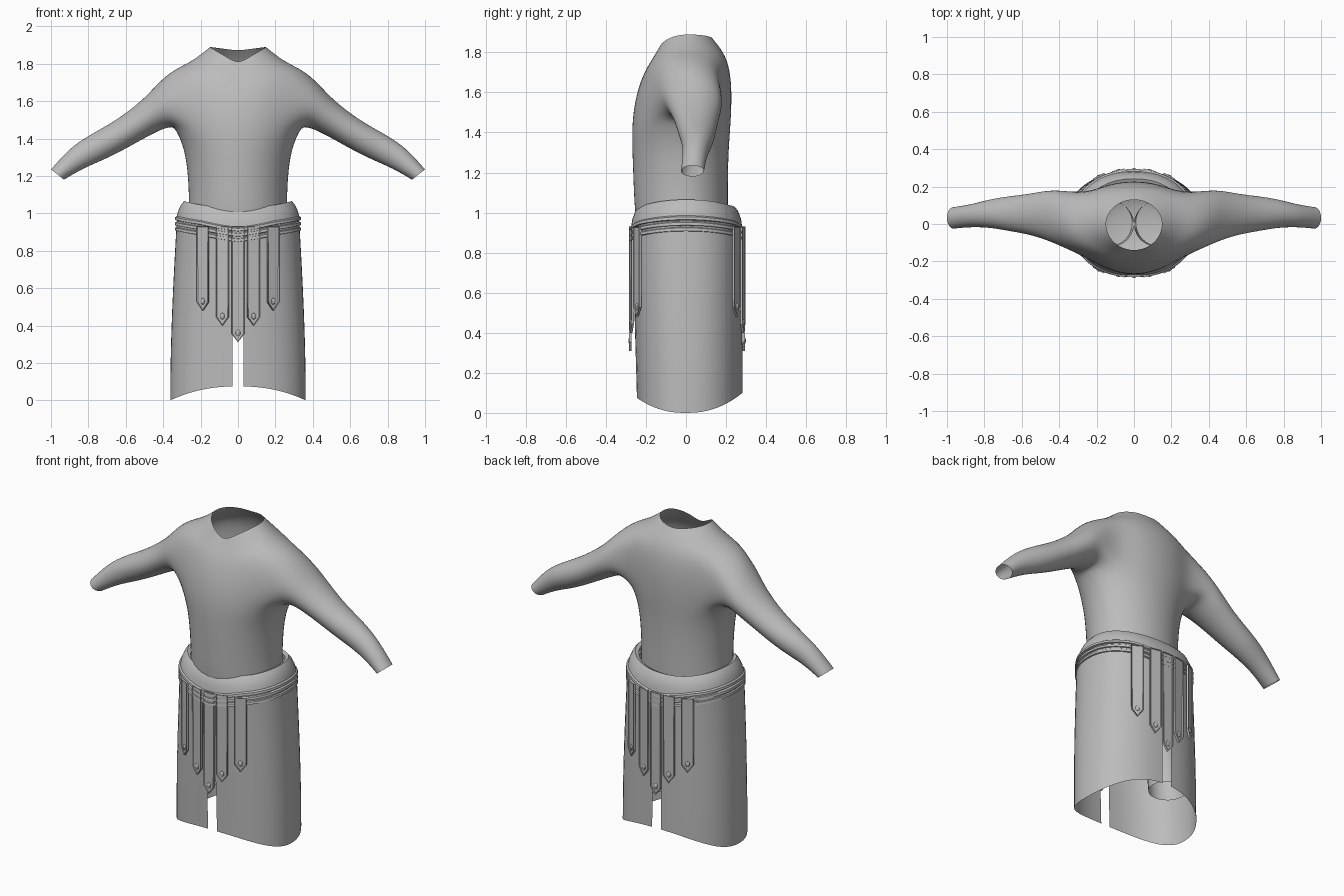
import bpy, bmesh, math
from mathutils import Vector, Matrix

cube = bpy.data.objects.get("Cube")
if cube:
    bpy.data.objects.remove(cube, do_unlink=True)

grey = bpy.data.materials.new("grey_cloth")
grey.use_nodes = True
grey.diffuse_color = (0.5, 0.5, 0.5, 1)
bsdf = grey.node_tree.nodes["Principled BSDF"]
bsdf.inputs["Base Color"].default_value = (0.5, 0.5, 0.5, 1)
bsdf.inputs["Roughness"].default_value = 0.8


def finish(bm, name, smooth_angle=40, subsurf=0, mirror=False):
    bmesh.ops.recalc_face_normals(bm, faces=bm.faces[:])
    mesh = bpy.data.meshes.new(name)
    bm.to_mesh(mesh)
    bm.free()
    ob = bpy.data.objects.new(name, mesh)
    bpy.context.collection.objects.link(ob)
    mesh.materials.append(grey)
    bpy.ops.object.select_all(action="DESELECT")
    ob.select_set(True)
    bpy.context.view_layer.objects.active = ob
    bpy.ops.object.shade_smooth_by_angle(angle=math.radians(smooth_angle))
    if mirror:
        mod = ob.modifiers.new("mirror", "MIRROR")
        mod.merge_threshold = 0.0005
    if subsurf:
        mod = ob.modifiers.new("subsurf", "SUBSURF")
        mod.levels = mod.render_levels = subsurf
    return ob


def bridge(bm, a, b, closed=True):
    n = len(a)
    for i in range(n if closed else n - 1):
        j = (i + 1) % n
        bm.faces.new((a[i], a[j], b[j], b[i]))


def oval(angle, half_width, front, back, power=1.0):
    c, s = math.cos(angle), math.sin(angle)
    x = math.copysign(abs(c) ** power, c) * half_width
    y = abs(s) ** power * (back if s > 0 else front)
    return x, y


# Tunic: torso rings as (half width, front y, back y, side z, front z, back z)
TORSO = [
    (0.20, -0.18, 0.16, 0.78, 0.78, 0.78),
    (0.27, -0.25, 0.21, 0.92, 0.92, 0.92),
    (0.262, -0.26, 0.21, 1.07, 1.07, 1.07),
    (0.268, -0.265, 0.21, 1.2, 1.2, 1.2),
    (0.285, -0.27, 0.215, 1.34, 1.34, 1.34),
    (0.335, -0.27, 0.225, 1.455, 1.46, 1.46),
    (0.36, -0.25, 0.23, 1.6, 1.59, 1.6),
    (0.345, -0.21, 0.22, 1.77, 1.69, 1.71),
    (0.25, -0.175, 0.19, 1.81, 1.75, 1.80),
    (0.15, -0.14, 0.13, 1.89, 1.80, 1.87),
]
# Sleeve stations as (top x, top z, bottom x, bottom z, front y, back y)
SLEEVE = [
    (0.42, 1.705, 0.36, 1.465, -0.12, 0.18),
    (0.50, 1.615, 0.43, 1.44, -0.085, 0.18),
    (0.60, 1.535, 0.53, 1.385, -0.055, 0.16),
    (0.69, 1.475, 0.62, 1.335, -0.04, 0.15),
    (0.80, 1.415, 0.72, 1.285, -0.02, 0.135),
    (0.90, 1.35, 0.83, 1.24, -0.015, 0.105),
    (1.0, 1.235, 0.93, 1.18, -0.025, 0.09),
]
SIDES, HOLE_LOW = 16, 5


def in_hole(row, col):
    return row == HOLE_LOW + 1 and col in (0, 1, 15, 7, 8, 9)


bm = bmesh.new()
rings = []
for row, (hw, yf, yb, zs, zf, zb) in enumerate(TORSO):
    ring = []
    for col in range(SIDES):
        if in_hole(row, col):
            ring.append(None)
            continue
        a = math.tau * col / SIDES
        x, y = oval(a, hw * 1.02, yf * 1.02, yb * 1.02)
        z_end = zb if math.sin(a) > 0 else zf
        ring.append(bm.verts.new((x, y, zs + (z_end - zs) * (1 - abs(math.cos(a))))))
    rings.append(ring)
for low, high in zip(rings, rings[1:]):
    for i in range(SIDES):
        j = (i + 1) % SIDES
        quad = (low[i], low[j], high[j], high[i])
        if None not in quad:
            bm.faces.new(quad)
bm.faces.new(rings[0])

# Sleeves grow out of the armholes
around = [(0, 0), (0, 1), (0, 2), (1, 2), (2, 2), (2, 1),
          (2, 0), (2, -1), (2, -2), (1, -2), (0, -2), (0, -1)]
for side in (1, -1):
    loop = [rings[HOLE_LOW + r][(c if side > 0 else 8 - c) % SIDES] for r, c in around]
    for tx, tz, bx, bz, yf, yb in SLEEVE:
        centre = Vector(((tx + bx) / 2, (yf + yb) / 2, (tz + bz) / 2))
        down = Vector((bx - tx, 0, bz - tz)) * 0.52
        across = Vector((0, (yb - yf) * 0.52, 0))
        new = []
        for j in range(12):
            a = math.tau * j / 12
            p = centre + down * math.cos(a) + across * math.sin(a)
            new.append(bm.verts.new((p.x * side, p.y, p.z)))
        bridge(bm, loop, new)
        loop = new
finish(bm, "tunic", 180, subsurf=2)

# Trouser legs, open at the ankle
bm = bmesh.new()
loop = None
for x, y, z, r in [(0.12, 0.0, 0.92, 0.12), (0.14, 0.01, 0.7, 0.125),
                   (0.165, 0.03, 0.5, 0.11), (0.18, 0.05, 0.36, 0.1), (0.19, 0.06, 0.23, 0.105)]:
    new = [bm.verts.new((x + r * math.cos(math.tau * k / 24), y + r * math.sin(math.tau * k / 24), z))
           for k in range(24)]
    if loop:
        bridge(bm, loop, new)
    loop = new
finish(bm, "trouser_legs", 180, mirror=True)


# Skirt: half shell with a slit at front and back, mirrored
def slit(z):
    return 0.03 * min(1, max(0, (0.52 - z) / 0.15))


COLS, ROWS = 28, 24
bm = bmesh.new()
loop = None
for row in range(ROWS + 1):
    f = row / ROWS
    new = []
    for col in range(COLS + 1):
        a = math.pi * (col / COLS - 0.5)
        s = math.sin(a)
        hem = (0.1 if s > 0 else 0.075) * s * s
        z = 0.95 + (hem - 0.95) * f
        x, y = oval(a, 0.328 + 0.034 * math.sin(f * math.pi / 2),
                    -0.27 + 0.025 * f, 0.278 + 0.004 * f, 0.88)
        if col in (0, COLS):
            x = slit(z)
        new.append(bm.verts.new((x, y, z)))
    if loop:
        bridge(bm, loop, new, closed=False)
    loop = new
finish(bm, "skirt", 60, mirror=True)

# Belt: smooth upper roll, then three stepped bands dipping to a point
PROFILE = [(-0.065, 1.055, 0), (-0.045, 1.065, 0), (-0.028, 1.045, 0), (-0.012, 1.01, 0.3)]
for z in (0.985, 0.957, 0.929):
    PROFILE += [(-0.006, z, 1), (0.003, z - 0.006, 1), (0.005, z - 0.02, 1), (-0.006, z - 0.023, 1)]
PROFILE.append((-0.03, 0.905, 1))
bm = bmesh.new()
loop = None
for out, z, dip in PROFILE:
    new = []
    for col in range(72):
        a = math.tau * col / 72
        x, y = oval(a, 0.333 + out, -0.28 - out, 0.287 + out, 0.92)
        drop = 0.035 * math.sin(a) ** 2 + dip * 0.025 * max(0, 1 - abs(x) / 0.2)
        new.append(bm.verts.new((x, y, z - drop)))
    if loop:
        bridge(bm, loop, new)
    loop = new
finish(bm, "belt", 35)


# Hanging straps: pointed plates with a raised rim and a small stud
def strap(name, x, tip, facing):
    yf = 0.272 if facing < 0 else 0.283
    angle = math.acos((abs(x) / 0.335) ** (1 / 0.88))
    y = facing * yf * math.sin(angle) ** 0.88
    turn = math.atan2(x * yf * yf, abs(y) * 0.335 ** 2)
    w, top = 0.034, 0.93
    bm = bmesh.new()
    outline = [(-w, top), (-w, tip + 0.045), (0, tip), (w, tip + 0.045), (w, top)]
    face = bm.faces.new([bm.verts.new((px, 0, pz)) for px, pz in outline])
    grown = bmesh.ops.extrude_face_region(bm, geom=[face])["geom"]
    bmesh.ops.translate(bm, verts=[g for g in grown if isinstance(g, bmesh.types.BMVert)],
                        vec=(0, -0.012, 0))
    front = [g for g in grown if isinstance(g, bmesh.types.BMFace)]
    bmesh.ops.recalc_face_normals(bm, faces=bm.faces[:])
    bmesh.ops.inset_region(bm, faces=front, thickness=0.005, depth=-0.004)
    bmesh.ops.create_uvsphere(
        bm, u_segments=12, v_segments=8, radius=0.013,
        matrix=Matrix.Translation((0, -0.008, tip + 0.05)) @ Matrix.Diagonal((1, 0.6, 1.3, 1)))
    spin = turn if facing < 0 else math.pi - turn
    bm.transform(Matrix.Translation((x, y, 0)) @ Matrix.Rotation(spin, 4, "Z"))
    finish(bm, name, 30)


for facing, label in ((-1, "front"), (1, "back")):
    for i, (x, tip) in enumerate([(-0.185, 0.48), (-0.082, 0.40), (0, 0.31), (0.082, 0.40), (0.185, 0.48)]):
        strap(f"{label}_strap_{i + 1}", x, tip, facing)
